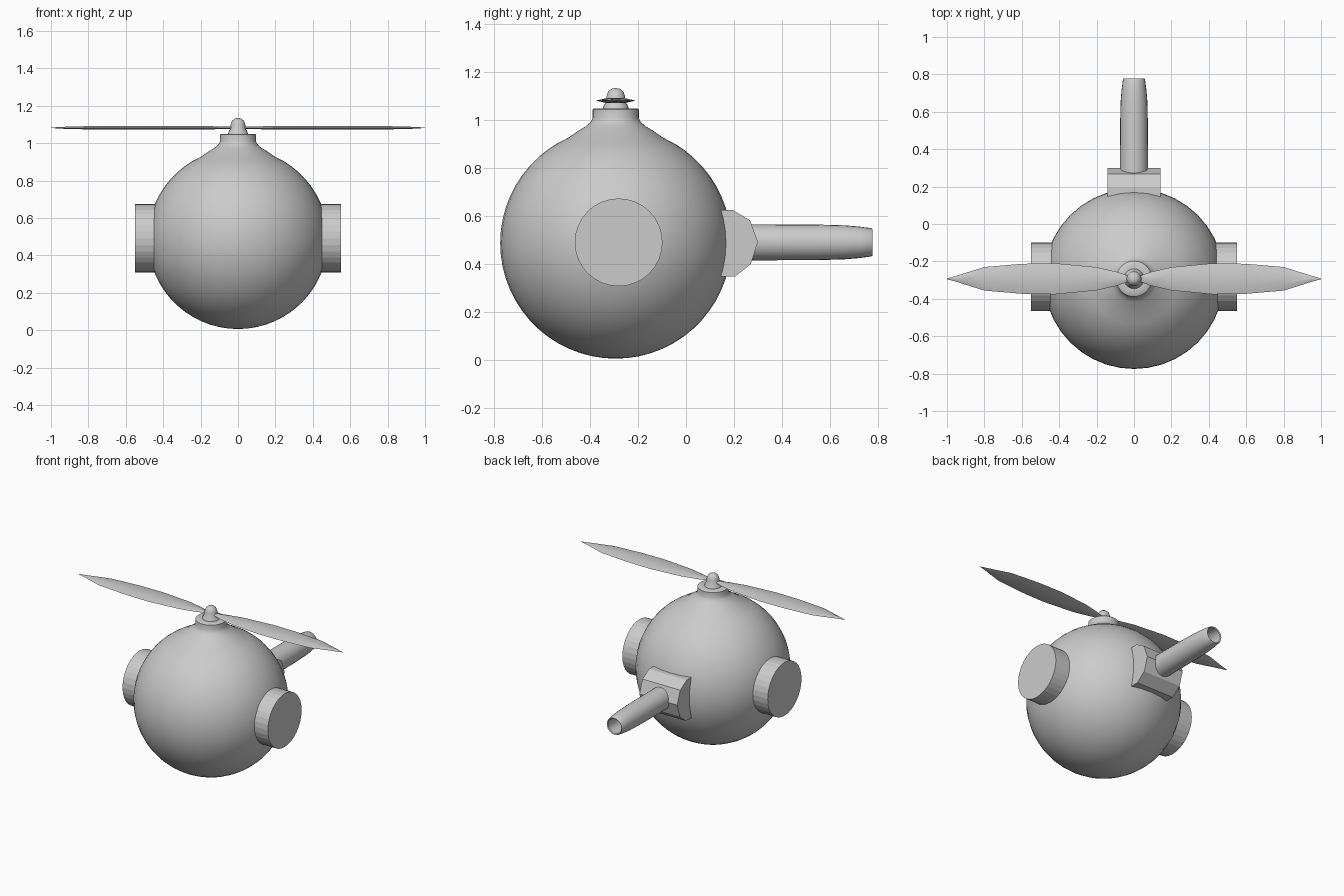
import bpy, bmesh, math
from mathutils import Matrix, Vector

if "Cube" in bpy.data.objects:
    bpy.data.objects.remove(bpy.data.objects["Cube"])

CY, CZ, R = -0.293, 0.488, 0.482


def finish(name, bm, matrix=None, angle=None):
    bmesh.ops.remove_doubles(bm, verts=bm.verts, dist=1e-5)
    bmesh.ops.recalc_face_normals(bm, faces=bm.faces)
    if matrix:
        bm.transform(matrix)
    me = bpy.data.meshes.new(name)
    bm.to_mesh(me)
    bm.free()
    ob = bpy.data.objects.new(name, me)
    bpy.context.collection.objects.link(ob)
    if angle:
        bpy.ops.object.select_all(action='DESELECT')
        ob.select_set(True)
        bpy.context.view_layer.objects.active = ob
        bpy.ops.object.shade_smooth_by_angle(angle=math.radians(angle))
    return ob


def lathe(name, profile, segs, matrix, angle=40, closed=False):
    """Spin (radius, height) points about the local z axis."""
    bm = bmesh.new()
    vs = [bm.verts.new((r, 0, z)) for r, z in profile]
    es = [bm.edges.new(p) for p in zip(vs, vs[1:])]
    if closed:
        es.append(bm.edges.new((vs[-1], vs[0])))
    bmesh.ops.spin(bm, geom=vs + es, axis=(0, 0, 1), cent=(0, 0, 0),
                   angle=math.tau, steps=segs, use_duplicate=False)
    return finish(name, bm, matrix, angle)


def loft(name, rings, matrix=None, angle=None):
    """Skin equal-length rings and cap both ends."""
    bm = bmesh.new()
    rows = [[bm.verts.new(p) for p in ring] for ring in rings]
    n = len(rows[0])
    for a, b in zip(rows, rows[1:]):
        for i in range(n):
            j = (i + 1) % n
            bm.faces.new((a[i], a[j], b[j], b[i]))
    bm.faces.new(rows[0])
    bm.faces.new(rows[-1])
    return finish(name, bm, matrix, angle)


# Round body flowing into a short neck
arc = [(R * math.sin(t), CZ - R * math.cos(t))
       for t in (math.radians(a) for a in range(0, 158, 6))]
arc[0] = (0, CZ - R)
neck = [(0.155, 0.957), (0.125, 0.975), (0.105, 0.992), (0.096, 1.01),
        (0.096, 1.045), (0.09, 1.05), (0.06, 1.05), (0, 1.05)]
axis = Matrix.Translation((0, CY, 0))
lathe("body", arc + neck, 40, axis, 45)

# Rotor hub with rounded cap
lathe("rotor_hub", [(0, 1.04), (0.055, 1.045), (0.05, 1.062), (0.041, 1.075), (0.039, 1.1),
                    (0.032, 1.119), (0.018, 1.131), (0, 1.135)], 20, axis)

# Two slim tapered rotor blades with lens-shaped sections
stations = [(0.01, 0.008, 0.006), (0.09, 0.037, 0.009), (0.2, 0.062, 0.012), (0.42, 0.083, 0.013),
            (0.6, 0.08, 0.013), (0.8, 0.063, 0.011), (0.95, 0.016, 0.006), (1.0, 0.002, 0.001)]
for side, spin in (("right", 0), ("left", math.pi)):
    rings = [[(x, -w, 0), (x, -w * 0.45, h * 0.8), (x, w * 0.45, h * 0.8),
              (x, w, 0), (x, w * 0.45, -h * 0.8), (x, -w * 0.45, -h * 0.8)]
             for x, w, h in stations]
    loft("rotor_blade_" + side, rings,
         Matrix.Translation((0, CY, 1.082)) @ Matrix.Rotation(spin, 4, 'Z'), 30)

# Flat-faced side discs
for side, sx in (("right", 1), ("left", -1)):
    bm = bmesh.new()
    bmesh.ops.create_cone(bm, cap_ends=True, segments=32, radius1=0.183, radius2=0.183, depth=0.15)
    finish("side_disc_" + side, bm,
           Matrix.Translation((sx * 0.476, -0.281, 0.491)) @ Matrix.Rotation(math.pi / 2, 4, 'Y'))

# Faceted tail mount
outline = [(0.1, 0.625), (0.196, 0.625), (0.267, 0.583), (0.3, 0.493),
           (0.27, 0.4), (0.204, 0.348), (0.1, 0.348)]
loft("tail_mount", [[(x, y, z) for y, z in outline] for x in (-0.143, 0.143)])

# Hollow tail tube pointing backwards
tube = [(0.076, 0.2), (0.075, 0.3), (0.074, 0.55), (0.071, 0.66), (0.066, 0.72), (0.059, 0.772),
        (0.056, 0.777), (0.05, 0.772), (0.054, 0.68), (0.058, 0.55), (0.058, 0.31), (0, 0.31), (0, 0.2)]
lathe("tail_tube", tube, 24,
      Matrix.Translation((0, 0, 0.491)) @ Matrix.Rotation(-math.pi / 2, 4, 'X'), 45, closed=True)
